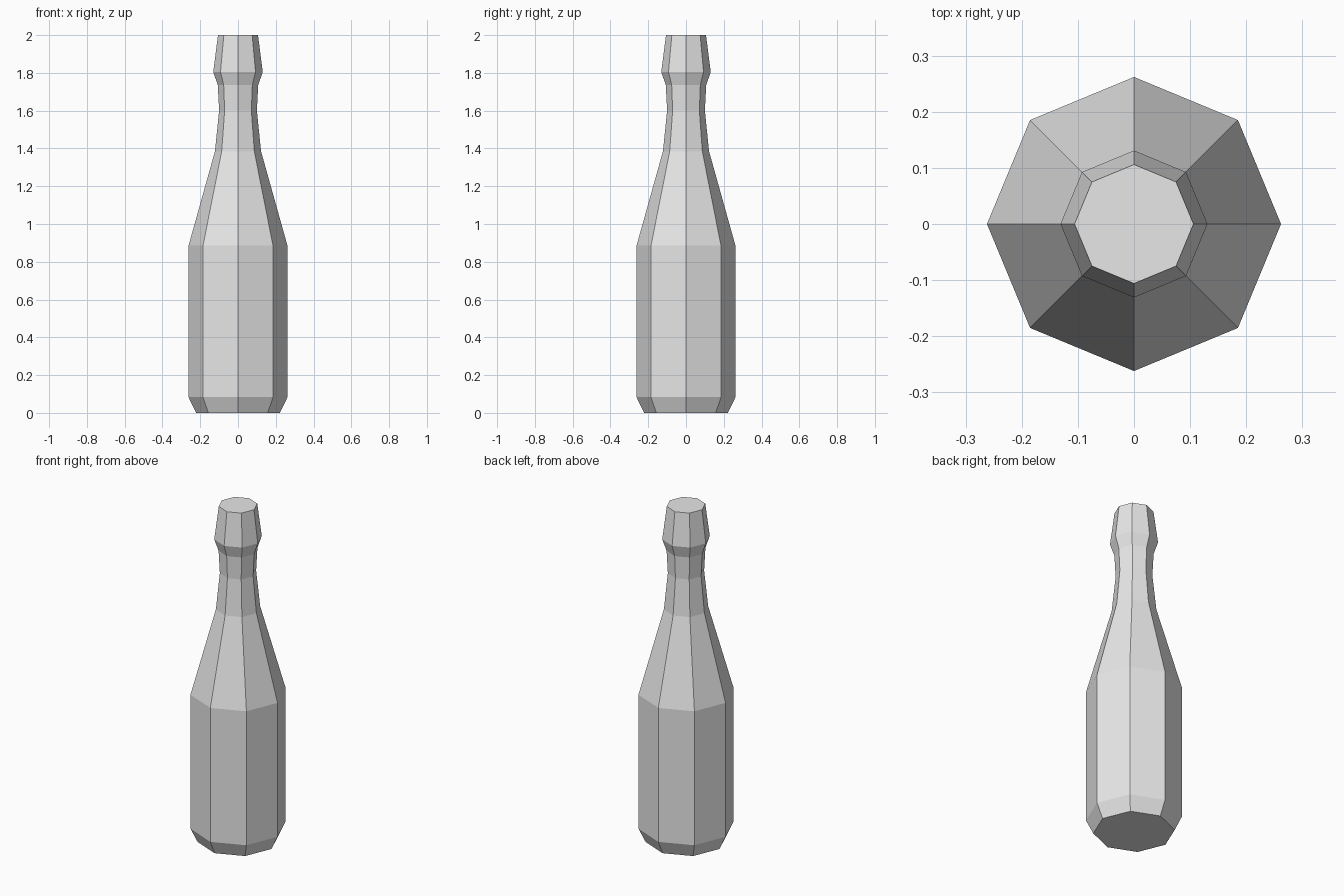
import bpy, bmesh
from math import cos, sin, pi

cube = bpy.data.objects.get("Cube")
if cube:
    bpy.data.objects.remove(cube, do_unlink=True)

SIDES = 8

# Bottle material
grey = bpy.data.materials.new("light grey")
grey.use_nodes = True
colour = (0.8, 0.8, 0.8, 1)
grey.diffuse_color = colour
grey.node_tree.nodes["Principled BSDF"].inputs["Base Color"].default_value = colour

# Bottle outline from base to lip: (radius, height)
profile = [
    (0.222, 0), (0.262, 0.083), (0.262, 0.885),      # base and body
    (0.122, 1.385), (0.1, 1.6), (0.107, 1.735),      # shoulder and neck
    (0.131, 1.805), (0.106, 2),                      # collar and lip
]


def lathe(name, outline, material):
    bm = bmesh.new()
    rings = [[bm.verts.new((r * cos(2 * pi * i / SIDES), r * sin(2 * pi * i / SIDES), z))
              for i in range(SIDES)] for r, z in outline]
    for low, high in zip(rings, rings[1:]):
        for i in range(SIDES):
            j = (i + 1) % SIDES
            bm.faces.new((low[i], low[j], high[j], high[i]))
    # Flat caps
    bm.faces.new(rings[0][::-1])
    bm.faces.new(rings[-1])
    mesh = bpy.data.meshes.new(name)
    bm.to_mesh(mesh)
    bm.free()
    mesh.materials.append(material)
    obj = bpy.data.objects.new(name, mesh)
    bpy.context.collection.objects.link(obj)
    return obj


lathe("bottle", profile, grey)
